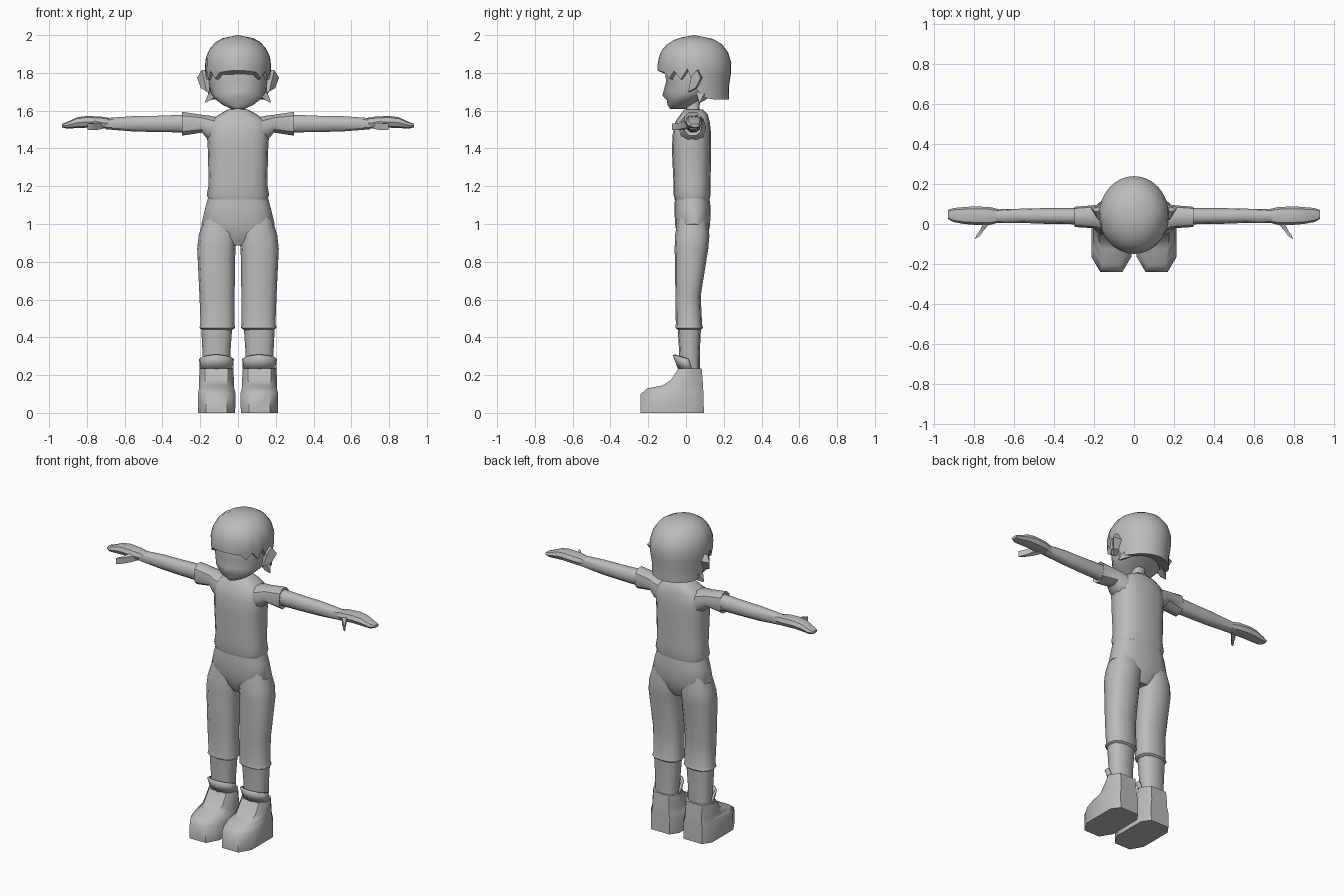
import bpy, bmesh, math

mat = bpy.data.materials.new("plain grey")
mat.diffuse_color = (0.5, 0.5, 0.5, 1)


def make(name, verts, faces, mirror=False, angle=40):
    me = bpy.data.meshes.new(name)
    me.from_pydata(verts, [], faces)
    bm = bmesh.new()
    bm.from_mesh(me)
    bmesh.ops.recalc_face_normals(bm, faces=bm.faces)
    bm.to_mesh(me)
    bm.free()
    me.materials.append(mat)
    ob = bpy.data.objects.new(name, me)
    bpy.context.collection.objects.link(ob)
    if mirror:
        ob.modifiers.new("mirror", "MIRROR").use_mirror_merge = False
    bpy.ops.object.select_all(action='DESELECT')
    ob.select_set(True)
    bpy.context.view_layer.objects.active = ob
    bpy.ops.object.shade_smooth_by_angle(angle=math.radians(angle))
    return ob


def loft(name, rings, mirror=False, angle=40):
    """Skin a list of equal-length point rings and cap both ends."""
    n = len(rings[0])
    verts = [p for r in rings for p in r]
    faces = [(i * n + j, i * n + (j + 1) % n, (i + 1) * n + (j + 1) % n, (i + 1) * n + j)
             for i in range(len(rings) - 1) for j in range(n)]
    faces += [tuple(range(n)), tuple(range(len(verts) - n, len(verts)))]
    return make(name, verts, faces, mirror, angle)


def oval(a0, a1, b0, b1, n=12, e=0.8):
    """Rounded outline filling the box a0..a1 by b0..b1."""
    pts = []
    for k in range(n):
        t = 2 * math.pi * k / n
        c, s = math.cos(t), math.sin(t)
        pts.append(((a0 + a1) / 2 + (a1 - a0) / 2 * math.copysign(abs(c) ** e, c),
                    (b0 + b1) / 2 + (b1 - b0) / 2 * math.copysign(abs(s) ** e, s)))
    return pts


def stack(name, rows, mirror=False, n=12, e=0.8, angle=40):
    """Rows (z, x0, x1, y0, y1) lofted upward."""
    return loft(name, [[(x, y, z) for x, y in oval(*box, n=n, e=e)] for z, *box in rows], mirror, angle)


def reach(name, rows, n=10, e=0.85, angle=40):
    """Rows (x, y0, y1, z0, z1) lofted sideways, mirrored."""
    return loft(name, [[(x, y, z) for y, z in oval(*box, n=n, e=e)] for x, *box in rows], True, angle)


def interp(table, v):
    for (a, b), (c, d) in zip(table, table[1:]):
        if v <= c:
            return b + (d - b) * (v - a) / (c - a)
    return table[-1][1]


# shirt body, sleeves
stack("shirt", [(1.13, -.157, .157, -.06, .125), (1.155, -.165, .165, -.066, .13),
                (1.21, -.155, .155, -.066, .13), (1.40, -.160, .160, -.075, .133),
                (1.48, -.165, .165, -.07, .133), (1.545, -.155, .155, -.055, .125),
                (1.58, -.10, .10, -.03, .115), (1.605, -.055, .055, -.01, .09)], n=16, e=.75)
reach("sleeve", [(.09, -.045, .11, 1.41, 1.565), (.16, -.035, .105, 1.445, 1.578),
                 (.19, -.022, .095, 1.482, 1.58), (.297, -.015, .086, 1.465, 1.597),
                 (.290, .0, .075, 1.48, 1.58)])

# arms, hands and thumbs
reach("arm", [(.25, -.002, .08, 1.482, 1.582), (.42, .0, .08, 1.485, 1.575),
              (.55, .005, .077, 1.488, 1.573), (.70, .006, .073, 1.5, 1.562)])
reach("hand", [(.66, .012, .07, 1.503, 1.558), (.72, -.004, .085, 1.505, 1.568),
               (.80, -.004, .088, 1.51, 1.572), (.85, .0, .085, 1.508, 1.565),
               (.905, .01, .08, 1.505, 1.54), (.932, .025, .07, 1.512, 1.53)], n=8)
loft("thumb", [[(x + dx, y + dy, z + dz) for dx, dy, dz in
                ((-w, w * .6, -.018), (w, -w * .6, -.018), (w, -w * .6, .018), (-w, w * .6, .018))]
               for x, y, z, w in ((.725, .02, 1.528, .03), (.755, -.025, 1.518, .02),
                                  (.772, -.045, 1.515, .017), (.785, -.068, 1.515, .012))], True)

# trousers: hips and legs
stack("hips", [(.885, -.05, .05, -.02, .09), (.93, -.13, .13, -.045, .115),
               (1.0, -.194, .194, -.058, .128), (1.09, -.172, .172, -.062, .13),
               (1.17, -.15, .15, -.055, .12)], n=16)
stack("trouser_leg", [(.44, .03, .19, -.042, .078), (.45, .016, .205, -.057, .09),
                      (.47, .018, .198, -.054, .085), (.62, .018, .204, -.056, .078),
                      (.87, .014, .216, -.06, .118), (.94, .004, .208, -.058, .124),
                      (1.05, .01, .175, -.04, .11)], True)
stack("ankle", [(.2, .045, .185, -.035, .075), (.32, .04, .188, -.036, .073),
                (.46, .03, .195, -.045, .08)], True)


# boots: blunt-toed outline narrowing toward the ankle
def sole(z, x0, x1, y0, y1, c):
    return [(x0 + c, y0, z), (x1 - c, y0, z), (x1, y0 + c * 1.7, z), (x1, y1 - .05, z),
            (x1 - .035, y1, z), (x0 + .035, y1, z), (x0, y1 - .05, z), (x0, y0 + c * 1.7, z)]


loft("boot", [sole(0, .015, .212, -.24, .095, .043), sole(.1, .013, .213, -.24, .092, .045),
              sole(.13, .02, .206, -.205, .091, .05), sole(.145, .022, .206, -.125, .09, .04),
              sole(.175, .022, .206, -.08, .088, .03), sole(.235, .024, .204, -.04, .083, .03)], True, 50)

# boot tongue flap wrapping the front of the ankle
verts, faces = [], []
for k in range(7):
    t = math.pi * k / 6
    c, s = math.cos(t), math.sin(t)
    verts += [(.114 + .088 * c, .03 - .07 * s, .225), (.114 + .092 * c, .01 - .08 * s, .285 + .02 * s)]
    if k:
        faces.append((2 * k - 2, 2 * k, 2 * k + 1, 2 * k - 1))
flap = make("boot_flap", verts, faces, True)
flap.modifiers.new("thickness", "SOLIDIFY").thickness = .012

# neck and head
stack("neck", [(1.57, -.055, .055, -.01, .085), (1.61, -.04, .04, .0, .072), (1.70, -.04, .04, .0, .075)])
rings = []
for z, w, y0, y1, nose in ((1.61, .035, -.08, .0, .005), (1.63, .08, -.092, .03, .006),
                           (1.655, .113, -.095, .07, .006), (1.68, .137, -.1, .13, .025),
                           (1.70, .145, -.1, .17, .02), (1.75, .156, -.1, .19, .006),
                           (1.82, .158, -.11, .2, 0), (1.90, .12, -.08, .17, 0)):
    ring = [(x, y, z) for x, y in oval(-w, w, y0, y1, 16, .85)]
    ring[12] = (0, y0 - nose, z)
    rings.append(ring)
loft("head", rings)

# hair cap with a ragged fringe and longer back
RADIUS = [(1.65, .93), (1.70, .90), (1.76, .955), (1.82, .995), (1.87, .985),
          (1.92, .88), (1.96, .70), (1.985, .45), (2.0, .0)]
EDGE = [1.812, 1.812, 1.808, 1.803, 1.77, 1.81, 1.765, 1.82, 1.73, 1.68, 1.665] + [1.66] * 6
STEPS = (.06, .14, .27, .43, .6, .8, 1)
N = 32
verts, faces = [(0, .045, 2.0)], []
for s in STEPS:
    for k in range(N):
        a = 2 * math.pi * k / N
        z = 2 - (2 - EDGE[min(k, N - k)]) * s
        r = interp(RADIUS, z)
        verts.append((.177 * r * math.sin(a), .045 - .197 * r * math.cos(a), z))
verts.append((0, .06, 1.72))
last = len(verts) - 1
for k in range(N):
    j = (k + 1) % N
    faces.append((0, 1 + k, 1 + j))
    for i in range(len(STEPS) - 1):
        b = 1 + i * N
        faces.append((b + k, b + N + k, b + N + j, b + j))
    b = 1 + (len(STEPS) - 1) * N
    faces.append((b + k, last, b + j))
make("hair", verts, faces, angle=50)

# ears and hair flicks
EAR = ((.012, 1.70, .15, .165), (.028, 1.785, .15, .185), (.06, 1.815, .15, .192),
       (.078, 1.775, .15, .217), (.05, 1.72, .15, .197))
loft("ear", [[(b, y, z) for y, z, a, b in EAR],
             [(a, y + .012, z) for y, z, a, b in EAR]], True, 30)
loft("hair_flick", [[(.11, .06, 1.685), (.15, .05, 1.70), (.15, .11, 1.70), (.11, .12, 1.67)],
                    [(.145, .06, 1.655), (.162, .06, 1.68), (.162, .09, 1.68), (.145, .1, 1.655)],
                    [(.172, .07, 1.642), (.175, .07, 1.646), (.175, .075, 1.646), (.172, .075, 1.642)]], True, 30)
